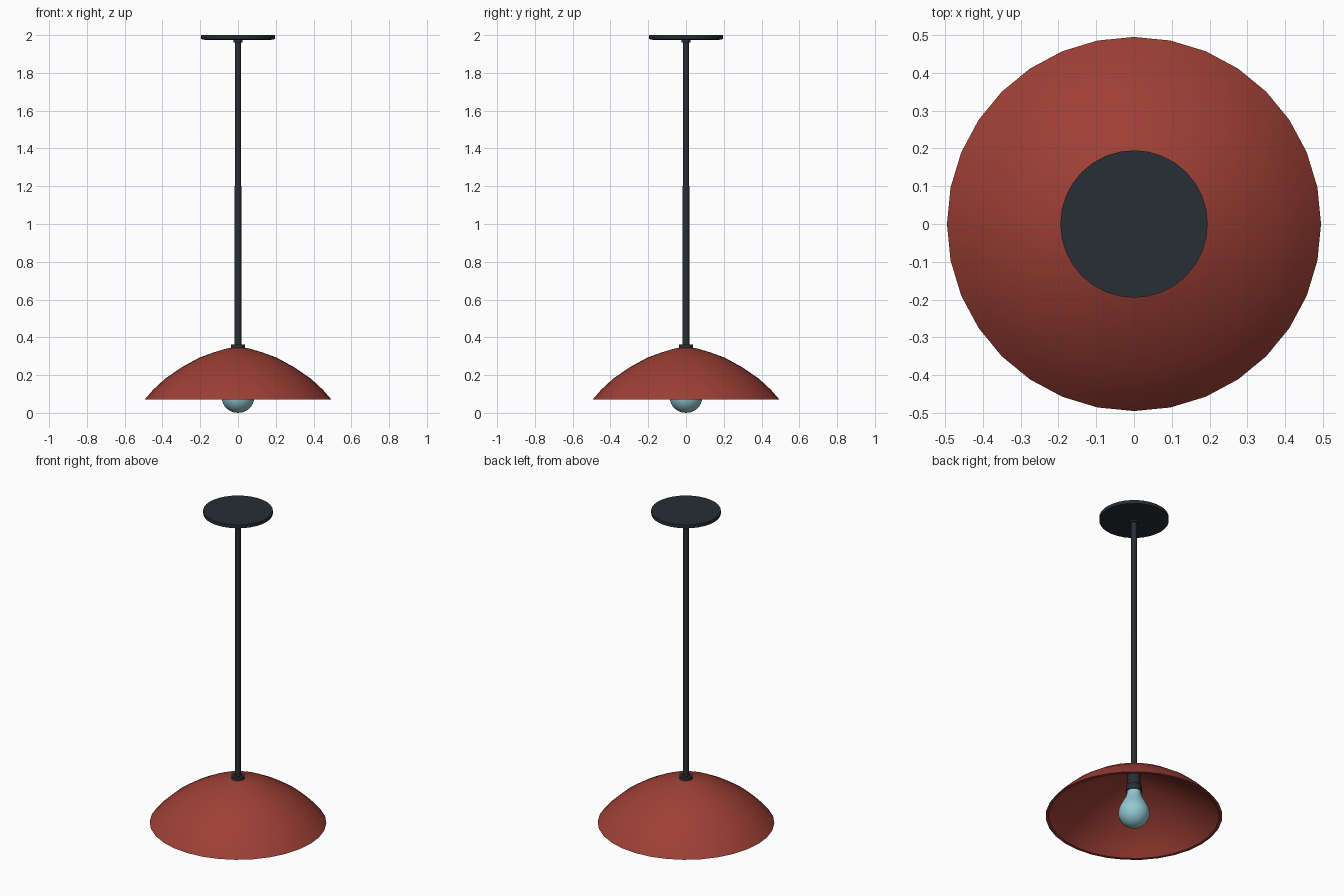
import bpy, bmesh, math

if "Cube" in bpy.data.objects:
    bpy.data.objects.remove(bpy.data.objects["Cube"])


def material(name, rgb):
    m = bpy.data.materials.new(name)
    m.diffuse_color = (*rgb, 1)
    m.use_nodes = True
    m.node_tree.nodes["Principled BSDF"].inputs["Base Color"].default_value = m.diffuse_color
    return m


def lathe(name, profile, mat, sides=32, closed=False, angle=40):
    """Spin (radius, z) points round the z axis; radius 0 makes a pole."""
    bm = bmesh.new()
    verts = [bm.verts.new((r, 0, z)) for r, z in profile]
    edges = [bm.edges.new(p) for p in zip(verts, verts[1:])]
    if closed:
        edges.append(bm.edges.new((verts[-1], verts[0])))
    bmesh.ops.spin(bm, geom=verts + edges, axis=(0, 0, 1), cent=(0, 0, 0),
                   angle=math.tau, steps=sides, use_duplicate=False)
    bmesh.ops.remove_doubles(bm, verts=bm.verts, dist=1e-4)
    bmesh.ops.recalc_face_normals(bm, faces=bm.faces)
    mesh = bpy.data.meshes.new(name)
    bm.to_mesh(mesh)
    bm.free()
    mesh.materials.append(mat)
    ob = bpy.data.objects.new(name, mesh)
    bpy.context.collection.objects.link(ob)
    bpy.context.view_layer.objects.active = ob
    ob.select_set(True)
    bpy.ops.object.shade_smooth_by_angle(angle=math.radians(angle))
    ob.select_set(False)
    return ob


red = material("red_enamel", (0.34, 0.05, 0.036))
dark = material("dark_metal", (0.02, 0.028, 0.036))
glass = material("pale_blue_glass", (0.29, 0.58, 0.64))

# Ceiling plate with a small fitting underneath
lathe("ceiling_plate", [(0, 2.0), (0.195, 2.0), (0.195, 1.979), (0.165, 1.973), (0, 1.973)], dark)
lathe("plate_fitting", [(0, 1.98), (0.025, 1.98), (0.025, 1.962), (0, 1.962)], dark, 24)

# Hanging rod
lathe("hanging_rod", [(0, 1.975), (0.0165, 1.975), (0.018, 0.33), (0, 0.33)], dark, 16)

# Shade: hollow dome with a thin wall
outer = [(0.03, 0.345), (0.06, 0.341), (0.13, 0.32), (0.206, 0.292), (0.30, 0.24),
         (0.385, 0.182), (0.45, 0.122), (0.495, 0.07)]
inner = [(0.478, 0.07), (0.436, 0.117), (0.374, 0.171), (0.292, 0.227),
         (0.20, 0.278), (0.126, 0.306), (0.057, 0.327), (0.03, 0.331)]
lathe("shade", outer + inner, red, 32, closed=True)

# Collar above the shade and socket below it
lathe("shade_collar", [(0, 0.362), (0.037, 0.362), (0.037, 0.33), (0, 0.33)], dark, 24)
lathe("bulb_socket", [(0, 0.34), (0.036, 0.34), (0.036, 0.265), (0.044, 0.26),
                      (0.044, 0.225), (0, 0.225)], dark, 24)

# Bulb: sphere blending into a narrow neck
ball = [(0.088 * math.sin(a), 0.088 - 0.088 * math.cos(a))
        for a in (math.radians(13 * i) for i in range(10))]
neck = [(0.062, 0.16), (0.048, 0.185), (0.041, 0.21), (0.038, 0.235), (0, 0.235)]
lathe("bulb", ball + neck, glass, 32)
